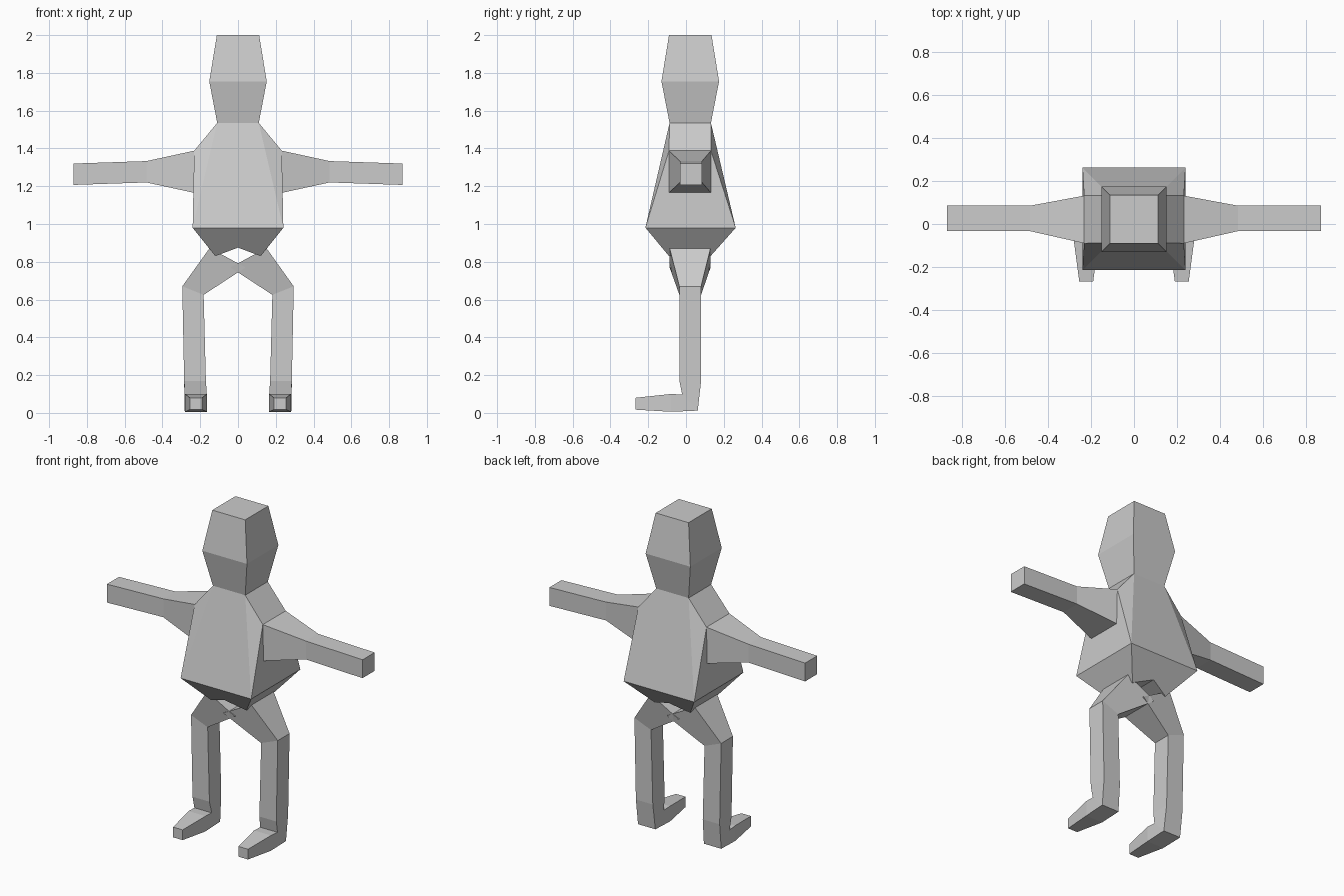
import bpy
import bmesh

cube = bpy.data.objects.get("Cube")
if cube:
    bpy.data.objects.remove(cube, do_unlink=True)

grey = bpy.data.materials.new("plain_grey")
grey.use_nodes = True
colour = (0.6, 0.6, 0.6, 1)
grey.diffuse_color = colour
grey.node_tree.nodes["Principled BSDF"].inputs["Base Color"].default_value = colour


def finish(name, bm):
    bmesh.ops.recalc_face_normals(bm, faces=bm.faces[:])
    mesh = bpy.data.meshes.new(name)
    bm.to_mesh(mesh)
    bm.free()
    mesh.materials.append(grey)
    obj = bpy.data.objects.new(name, mesh)
    bpy.context.collection.objects.link(obj)
    return obj


def loft(name, rings, side=1):
    """Skin matching rings of points and cap both ends."""
    bm = bmesh.new()
    loops = [[bm.verts.new((x * side, y, z)) for x, y, z in r] for r in rings]
    n = len(loops[0])
    for a, b in zip(loops, loops[1:]):
        for i in range(n):
            j = (i + 1) % n
            bm.faces.new((a[i], a[j], b[j], b[i]))
    bm.faces.new(loops[0])
    bm.faces.new(loops[-1])
    return finish(name, bm)


def level(z, hx, y0, y1):
    """Horizontal rectangle."""
    return [(-hx, y0, z), (hx, y0, z), (hx, y1, z), (-hx, y1, z)]


def upright(x, y0, y1, z0, z1):
    """Rectangle facing sideways."""
    return [(x, y0, z0), (x, y1, z0), (x, y1, z1), (x, y0, z1)]


def limb(outer, inner, y0, y1):
    """Leg section between an outer and an inner (x, z) point."""
    (xo, zo), (xi, zi) = outer, inner
    return [(xo, y0, zo), (xi, y0, zi), (xi, y1, zi), (xo, y1, zo)]


def foot(x0, x1, top, bottom):
    """Foot section between a top and a bottom (y, z) point."""
    (yt, zt), (yb, zb) = top, bottom
    return [(x1, yt, zt), (x0, yt, zt), (x0, yb, zb), (x1, yb, zb)]


# Head
neck = level(1.535, 0.11, -0.087, 0.132)
loft("head", [neck, level(1.755, 0.152, -0.13, 0.175), level(2.0, 0.112, -0.09, 0.135)])

# Torso: hull over neck, shoulders and hips
shoulder = upright(0.232, -0.09, 0.132, 1.165, 1.388)
hips = level(0.98, 0.24, -0.215, 0.263)
bm = bmesh.new()
for p in neck + hips + shoulder + [(-x, y, z) for x, y, z in shoulder]:
    bm.verts.new(p)
bmesh.ops.convex_hull(bm, input=bm.verts[:])
torso = finish("torso", bm)

# Pelvis: tapered wedge with a raised notch in the middle
outline = [(-0.24, 0.98), (-0.12, 0.83), (0, 0.875), (0.12, 0.83), (0.24, 0.98)]
front = [(x, -0.09 - (z - 0.83) * 0.83, z) for x, z in outline]
back = [(x, 0.13 + (z - 0.83) * 0.89, z) for x, z in outline]
loft("pelvis", [front, back])

# Arms and legs
for label, side in (("left", 1), ("right", -1)):
    loft(label + "_arm", [
        shoulder,
        upright(0.485, -0.033, 0.085, 1.22, 1.333),
        upright(0.87, -0.032, 0.085, 1.207, 1.32)], side)
    loft(label + "_leg", [
        limb((0.15, 0.873), (-0.04, 0.77), -0.087, 0.13),
        limb((0.295, 0.67), (0.182, 0.625), -0.035, 0.08),
        limb((0.285, 0.17), (0.17, 0.17), -0.035, 0.08),
        foot(0.165, 0.283, (-0.02, 0.097), (0.062, 0.012)),
        foot(0.165, 0.28, (-0.08, 0.1), (-0.08, 0.006)),
        foot(0.19, 0.255, (-0.267, 0.08), (-0.267, 0.017))], side)
